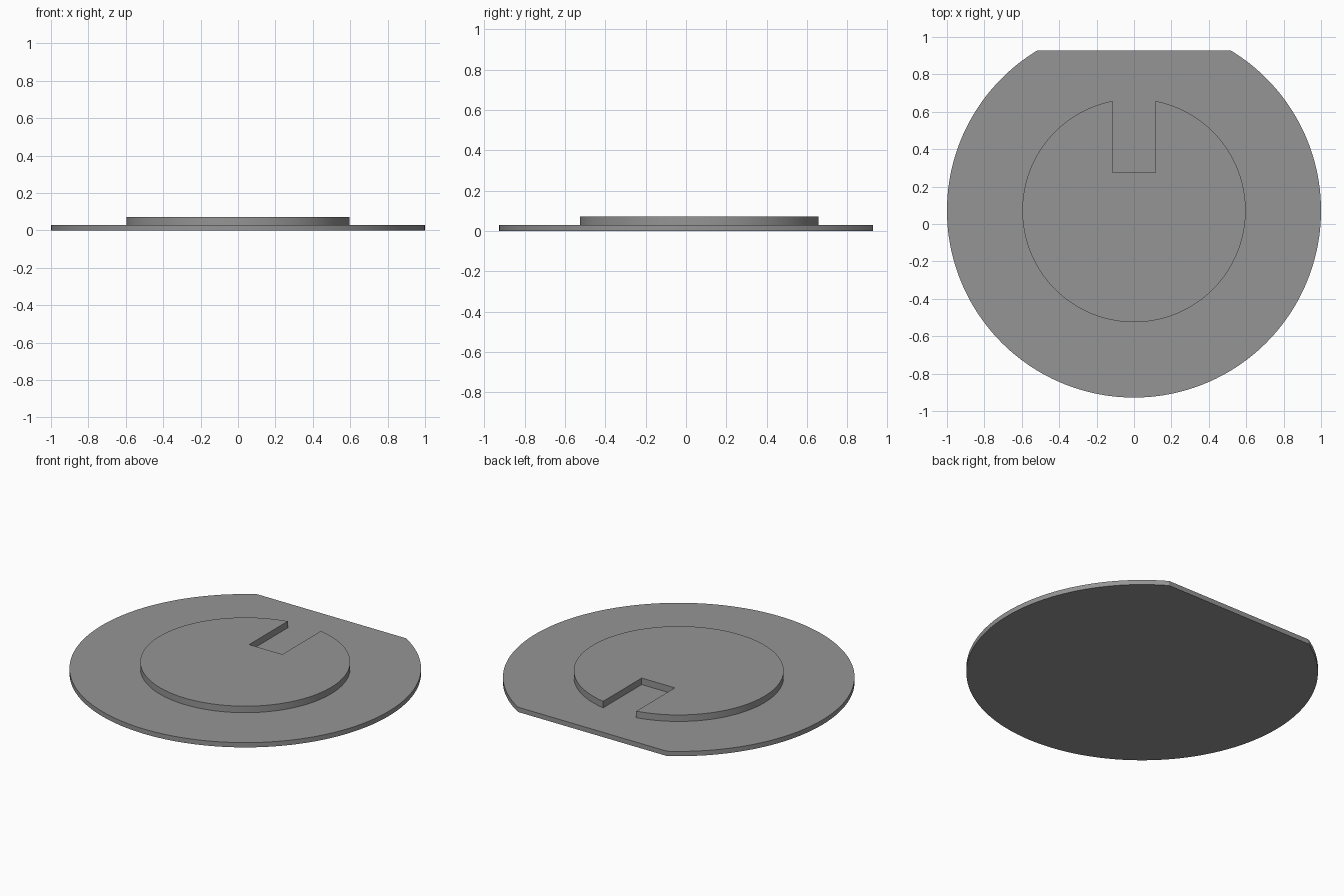
import bpy, bmesh, math

if "Cube" in bpy.data.objects:
    bpy.data.objects.remove(bpy.data.objects["Cube"])

CENTRE_Y = 0.072

grey = bpy.data.materials.new("plain grey")
grey.diffuse_color = (0.3, 0.3, 0.3, 1)
grey.use_nodes = True
grey.node_tree.nodes["Principled BSDF"].inputs["Base Color"].default_value = grey.diffuse_color


def arc(radius, half_gap, steps=160):
    """Open circle that leaves a gap of half-angle half_gap at the back (+y)."""
    start = math.pi / 2 + half_gap
    sweep = 2 * math.pi - 2 * half_gap
    return [(radius * math.cos(start + sweep * i / steps),
             CENTRE_Y + radius * math.sin(start + sweep * i / steps))
            for i in range(steps + 1)]


def slab(name, outline, z0, z1):
    """Extrude a closed outline between two heights."""
    bm = bmesh.new()
    face = bm.faces.new([bm.verts.new((x, y, z0)) for x, y in outline])
    top = bmesh.ops.extrude_face_region(bm, geom=[face], use_keep_orig=True)["geom"]
    for v in top:
        if isinstance(v, bmesh.types.BMVert):
            v.co.z = z1
    bmesh.ops.recalc_face_normals(bm, faces=bm.faces)
    mesh = bpy.data.meshes.new(name)
    bm.to_mesh(mesh)
    bm.free()
    mesh.materials.append(grey)
    obj = bpy.data.objects.new(name, mesh)
    bpy.context.collection.objects.link(obj)
    bpy.ops.object.select_all(action='DESELECT')
    obj.select_set(True)
    bpy.context.view_layer.objects.active = obj
    bpy.ops.object.shade_smooth_by_angle(angle=math.radians(30))


# Round base plate with one flat edge at the back
slab("base_plate", arc(1.0, math.acos(0.856)), 0.0, 0.03)

# Raised disc with a rectangular slot open to the back
SLOT = 0.115
disc = arc(0.597, math.asin(SLOT / 0.597))
slab("slotted_disc", disc + [(SLOT, 0.275), (-SLOT, 0.275)], 0.03, 0.071)
